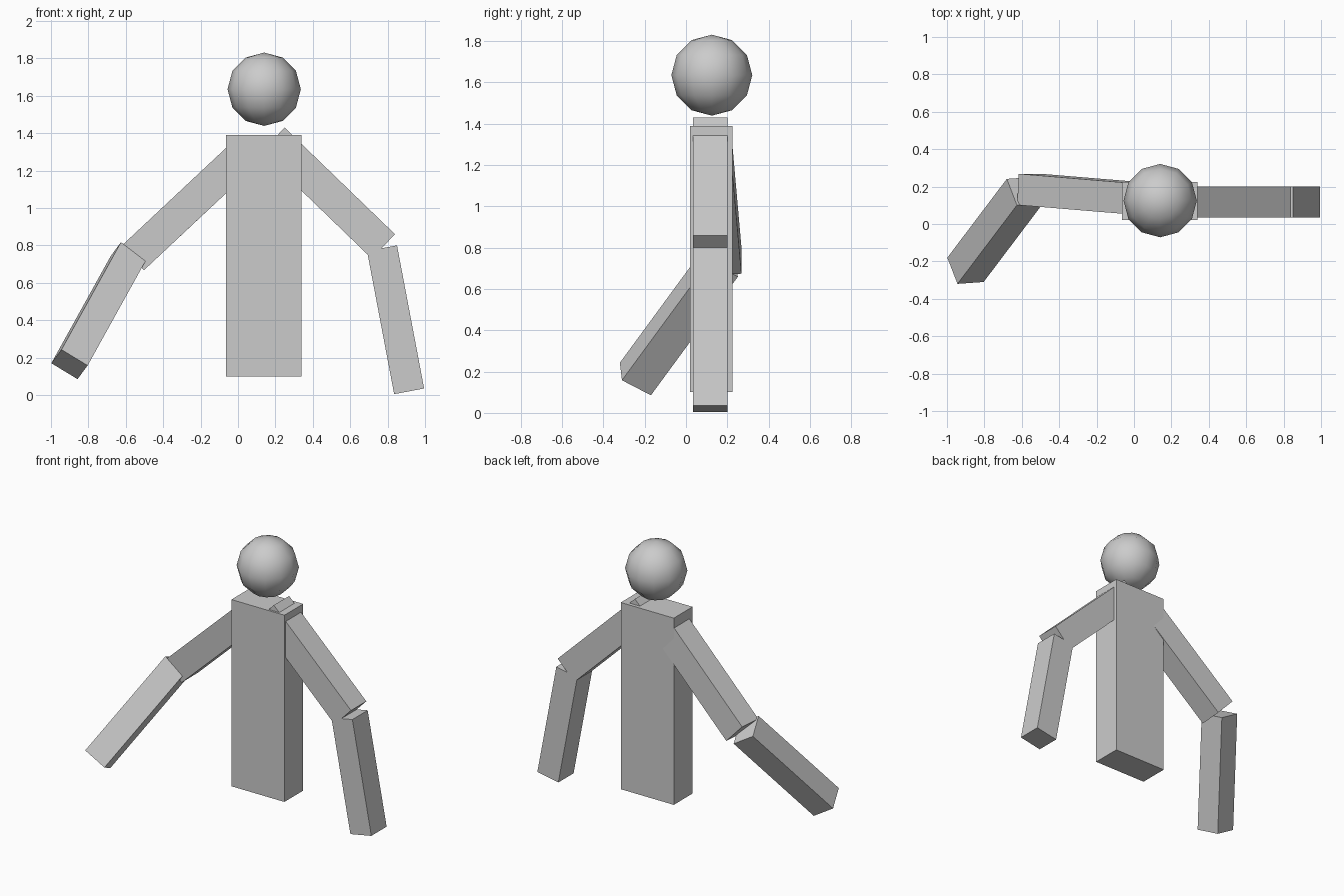
import bpy
from mathutils import Vector, Matrix

cube = bpy.data.objects.get("Cube")
if cube:
    bpy.data.objects.remove(cube, do_unlink=True)

# One plain grey for the whole figure
GREY = (0.6, 0.6, 0.6, 1.0)
grey = bpy.data.materials.new("light grey")
grey.use_nodes = True
grey.diffuse_color = GREY
grey.node_tree.nodes["Principled BSDF"].inputs["Base Color"].default_value = GREY


def box(name, center, size, axis=(0, 0, 1), side=(1, 0, 0)):
    """Flat-sided box; local z runs along axis, local x lies close to side."""
    z = Vector(axis).normalized()
    x = Vector(side)
    x = (x - x.dot(z) * z).normalized()
    y = z.cross(x)
    turn = Matrix((x, y, z)).transposed().to_4x4()
    bpy.ops.mesh.primitive_cube_add(size=1)
    obj = bpy.context.object
    obj.name = name
    obj.matrix_world = Matrix.Translation(center) @ turn @ Matrix.Diagonal((*size, 1))
    obj.data.materials.append(grey)
    return obj


def limb(name, start, end, width, depth, side):
    """Box limb running from the centre of one end to the centre of the other."""
    a, b = Vector(start), Vector(end)
    return box(name, (a + b) / 2, (width, depth, (b - a).length), a - b, side)


# Torso
box("torso", (0.138, 0.123, 0.745), (0.405, 0.205, 1.29))

# Floating low-sided round head
bpy.ops.mesh.primitive_uv_sphere_add(segments=12, ring_count=6, radius=0.196,
                                     location=(0.14, 0.125, 1.635))
head = bpy.context.object
head.name = "head"
head.data.materials.append(grey)
bpy.ops.object.shade_smooth()

# Left arm, hanging in the plane of the torso
limb("left_upper_arm", (0.187, 0.118, 1.365), (0.777, 0.118, 0.795),
     0.18, 0.167, (0.7, 0, 0.7))
limb("left_forearm", (0.770, 0.118, 0.785), (0.915, 0.118, 0.02),
     0.163, 0.167, (1, 0, 0.19))

# Right arm, swung back at the elbow and reaching forward
limb("right_upper_arm", (0.03, 0.136, 1.288), (-0.56, 0.185, 0.735),
     0.177, 0.167, (-0.68, 0, 0.73))
limb("right_forearm", (-0.583, 0.176, 0.738), (-0.901, -0.245, 0.164),
     0.164, 0.167, (0.14, 0.01, -0.085))
